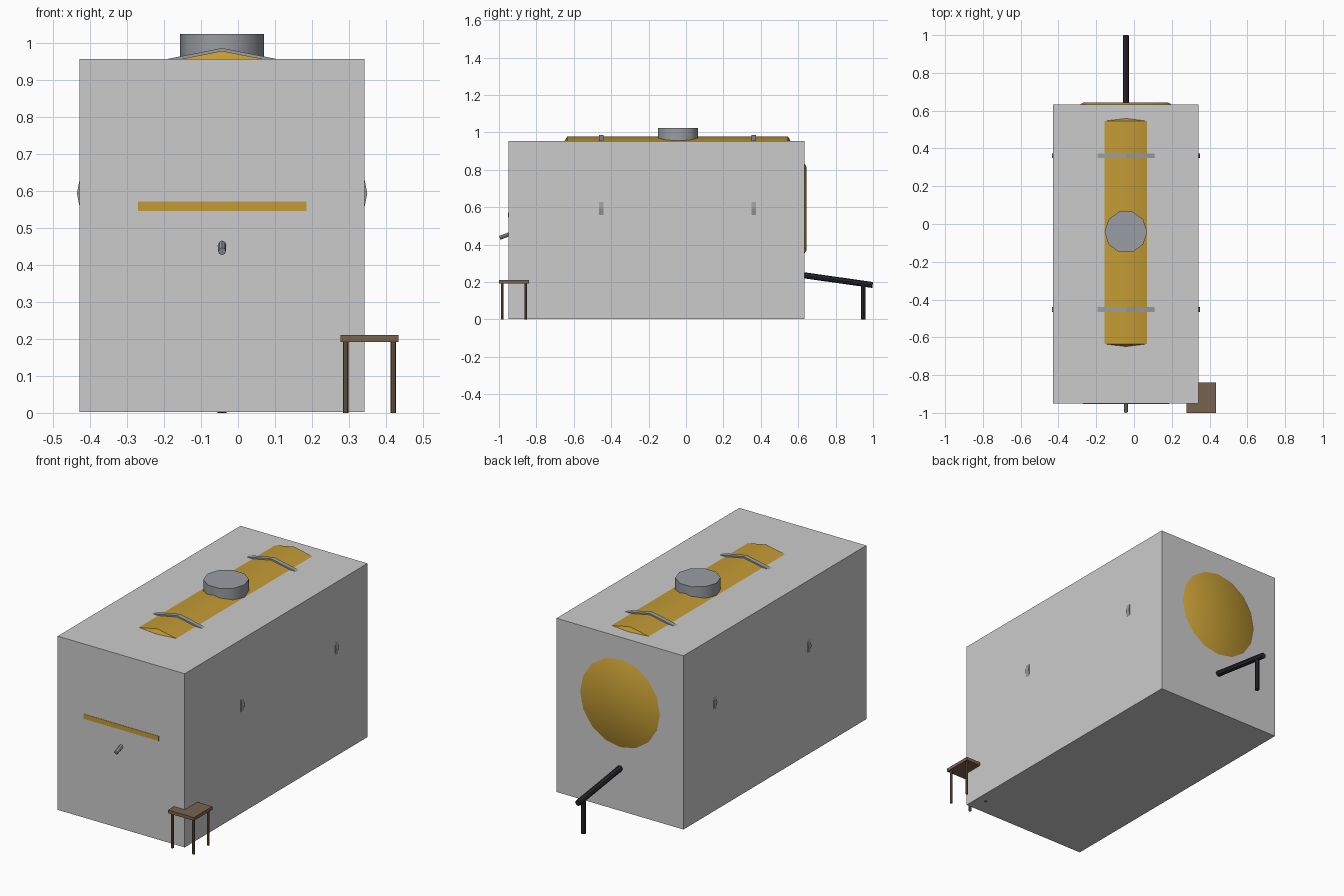
import bpy, bmesh, math
from mathutils import Vector

old = bpy.data.objects.get("Cube")
if old:
    bpy.data.objects.remove(old, do_unlink=True)


def material(name, rgb):
    m = bpy.data.materials.new(name)
    m.use_nodes = True
    m.diffuse_color = (*rgb, 1)
    m.node_tree.nodes["Principled BSDF"].inputs["Base Color"].default_value = (*rgb, 1)
    return m


GREY = material("light grey", (0.6, 0.6, 0.6))
YELLOW = material("ochre yellow", (0.55, 0.33, 0.035))
STEEL = material("steel grey", (0.32, 0.34, 0.36))
DARK = material("dark iron", (0.022, 0.022, 0.028))
WOOD = material("brown wood", (0.19, 0.125, 0.08))


def finish(name, bm, mat, smooth=False):
    bmesh.ops.recalc_face_normals(bm, faces=bm.faces)
    me = bpy.data.meshes.new(name)
    bm.to_mesh(me)
    bm.free()
    me.materials.append(mat)
    ob = bpy.data.objects.new(name, me)
    bpy.context.collection.objects.link(ob)
    if smooth:
        bpy.ops.object.select_all(action="DESELECT")
        ob.select_set(True)
        bpy.context.view_layer.objects.active = ob
        bpy.ops.object.shade_smooth_by_angle(angle=math.radians(38))
    return ob


def box(name, lo, hi, mat):
    bm = bmesh.new()
    bmesh.ops.create_cube(bm, size=1)
    for v in bm.verts:
        v.co = [(a + b) / 2 + c * (b - a) for a, b, c in zip(lo, hi, v.co)]
    return finish(name, bm, mat)


def lathe(name, origin, axis, profile, sides, mat, smooth=True):
    """Sweep (distance, radius) pairs round an axis lying in the YZ plane."""
    bm = bmesh.new()
    d, u = Vector(axis).normalized(), Vector((1, 0, 0))
    w = d.cross(u)
    rings = []
    for t, r in profile:
        angles = [2 * math.pi * i / sides for i in range(sides)]
        rings.append([bm.verts.new(Vector(origin) + d * t + (u * math.cos(a) + w * math.sin(a)) * r)
                      for a in angles])
    for a, b in zip(rings, rings[1:]):
        for i in range(sides):
            j = (i + 1) % sides
            bm.faces.new((a[i], a[j], b[j], b[i]))
    bm.faces.new(rings[0])
    bm.faces.new(rings[-1])
    return finish(name, bm, mat, smooth)


def rod(name, start, end, radius, sides, mat):
    d = Vector(end) - Vector(start)
    return lathe(name, start, d, [(0, radius), (d.length, radius)], sides, mat)


CX, CZ = -0.043, 0.593

# Plain outer block
box("outer_block", (CX - 0.385, -0.95, 0.003), (CX + 0.385, 0.633, 0.955), GREY)

# Horizontal tank with shallow domed ends
lathe("tank", (CX, 0, CZ), (0, 1, 0),
      [(-0.733, 0.225), (-0.635, 0.3845), (0.545, 0.3845), (0.643, 0.225)], 16, YELLOW)

# Straps round the tank
for side, y in (("front", -0.453), ("back", 0.362)):
    lathe(side + "_strap", (CX, y, CZ), (0, 1, 0),
          [(-0.0125, 0.392), (0.0125, 0.392)], 16, STEEL, smooth=False)

# Filler cap on top
rod("filler_cap", (CX, -0.042, 0.9), (CX, -0.042, 1.023), 0.113, 10, STEEL)

# Front band and outlet spout
box("front_band", (-0.27, -0.952, 0.545), (0.185, -0.948, 0.571), YELLOW)
rod("outlet_spout", (CX, -0.996, 0.436), (CX, -0.9, 0.472), 0.0105, 8, STEEL)

# Rear drawbar and its prop
rod("drawbar", (CX, 0.6, 0.24), (CX, 0.998, 0.184), 0.016, 8, DARK)
rod("drawbar_prop", (CX, 0.948, 0), (CX, 0.948, 0.185), 0.0125, 8, DARK)

# Small stool at the front left corner
box("stool_seat", (0.277, -1.0, 0.192), (0.433, -0.84, 0.21), WOOD)
for x, xn in ((0.291, "right"), (0.419, "left")):
    for y, yn in ((-0.983, "front"), (-0.857, "back")):
        rod("stool_leg_" + yn + "_" + xn, (x, y, 0), (x, y, 0.195), 0.007, 8, WOOD)
